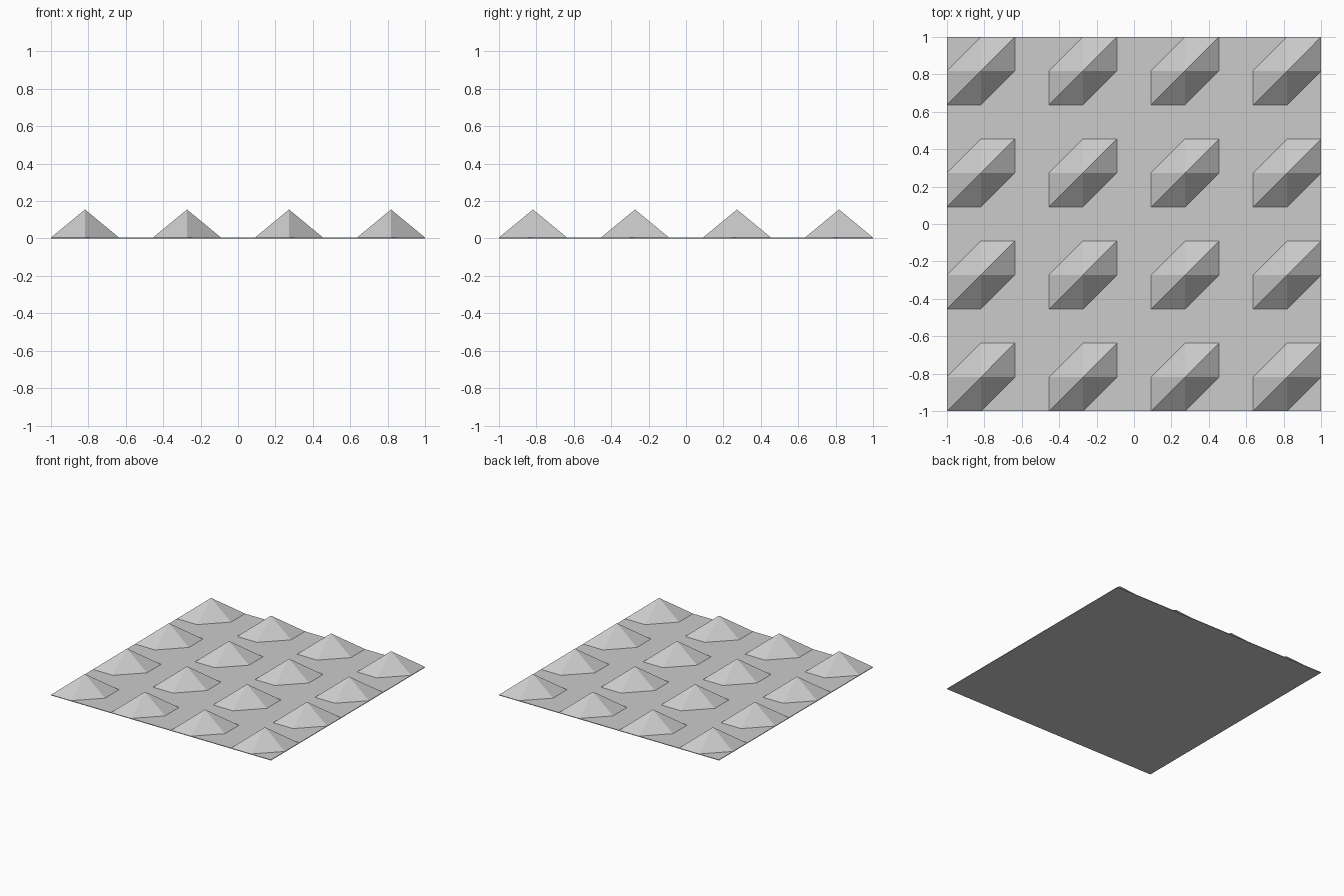
import bpy, bmesh

if "Cube" in bpy.data.objects:
    bpy.data.objects.remove(bpy.data.objects["Cube"], do_unlink=True)

COUNT = 4                       # bumps per side
CELL = 2 / (3 * COUNT - 1)      # each bump spans two cells, with one between
PLATE = 0.005
PEAK = 0.155

grey = bpy.data.materials.new("light_grey")
grey.use_nodes = True
grey.diffuse_color = (0.6, 0.6, 0.6, 1)
grey.node_tree.nodes["Principled BSDF"].inputs["Base Color"].default_value = (0.6, 0.6, 0.6, 1)


def finish(name, bm):
    mesh = bpy.data.meshes.new(name)
    bmesh.ops.recalc_face_normals(bm, faces=bm.faces)
    bm.to_mesh(mesh)
    bm.free()
    mesh.materials.append(grey)
    obj = bpy.data.objects.new(name, mesh)
    bpy.context.collection.objects.link(obj)
    return obj


# Thin square base
bm = bmesh.new()
bmesh.ops.create_cube(bm, size=1)
for v in bm.verts:
    v.co.x *= 2
    v.co.y *= 2
    v.co.z = PLATE if v.co.z > 0 else 0
finish("base_plate", bm)

# Skewed six-sided pyramid, first one in the front right corner
bm = bmesh.new()
ring = [bm.verts.new((x * CELL, y * CELL, PLATE)) for x, y in
        [(1, 0), (1, 1), (0, 1), (-1, 0), (-1, -1), (0, -1)]]
tip = bm.verts.new((0, 0, PEAK))
for a, b in zip(ring, ring[1:] + ring[:1]):
    bm.faces.new((a, b, tip))
bm.faces.new(ring[::-1])
bumps = finish("pyramid_bumps", bm)
bumps.location = (CELL - 1, CELL - 1, 0)

# Repeat the bump in rows and columns
for axis in range(2):
    step = [0, 0, 0]
    step[axis] = 3 * CELL
    array = bumps.modifiers.new("rows" if axis else "columns", 'ARRAY')
    array.count = COUNT
    array.use_relative_offset = False
    array.use_constant_offset = True
    array.constant_offset_displace = step
